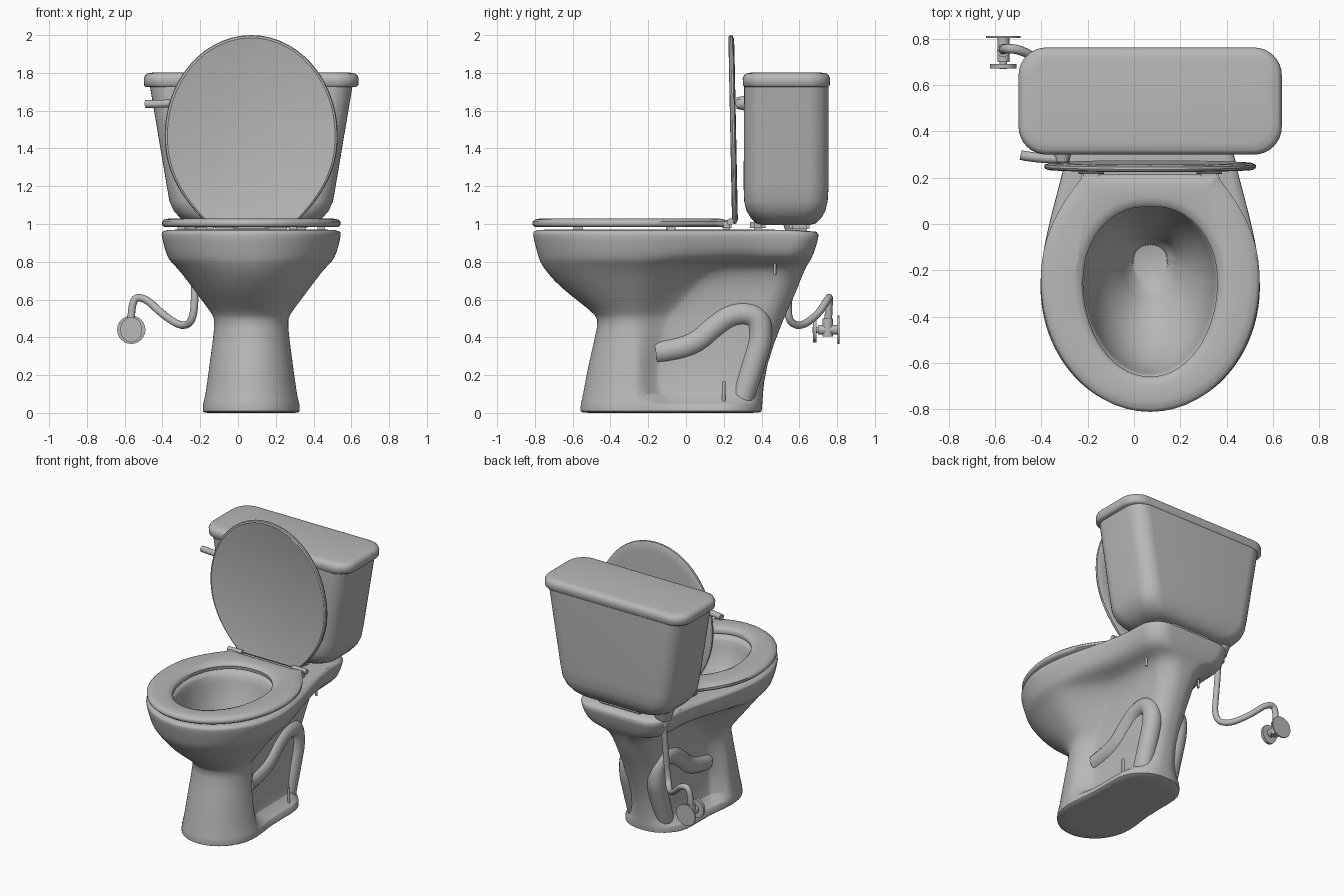
import bpy, bmesh, math
from mathutils import Vector

if "Cube" in bpy.data.objects:
    bpy.data.objects.remove(bpy.data.objects["Cube"])

CX = 0.07  # centre line of the fixture
mat = bpy.data.materials.new("porcelain grey")
mat.diffuse_color = (0.48, 0.48, 0.48, 1)
mat.use_nodes = True
mat.node_tree.nodes["Principled BSDF"].inputs["Base Color"].default_value = mat.diffuse_color


def finish(me, name, angle=40):
    me.materials.clear()
    me.materials.append(mat)
    for p in me.polygons:
        p.use_smooth = True
    me.set_sharp_from_angle(angle=math.radians(angle))
    ob = bpy.data.objects.new(name, me)
    bpy.context.collection.objects.link(ob)
    return ob


def from_bm(bm, name, angle=40):
    me = bpy.data.meshes.new(name)
    bm.to_mesh(me)
    bm.free()
    return finish(me, name, angle)


def loft(name, rings, closed=False, subsurf=0, angle=40):
    """Skin equal-length rings; cap the ends, or close the loop for a ring shape."""
    bm = bmesh.new()
    vs = [[bm.verts.new(p) for p in r] for r in rings]
    pairs = list(zip(vs, vs[1:])) + ([(vs[-1], vs[0])] if closed else [])
    for a, b in pairs:
        for i in range(len(a)):
            j = (i + 1) % len(a)
            bm.faces.new((a[i], a[j], b[j], b[i]))
    if not closed:
        bm.faces.new(vs[0])
        bm.faces.new(vs[-1])
    bmesh.ops.recalc_face_normals(bm, faces=bm.faces)
    ob = from_bm(bm, name, angle)
    if subsurf:
        m = ob.modifiers.new("smooth", 'SUBSURF')
        m.levels = m.render_levels = subsurf
    return ob


def section(z, yf, yc, wf, y2, wr, yb, r, convex=False):
    """Plan outline: elliptical front, tapering sides, rounded rear."""
    pts = []
    for i in range(14):
        a = math.pi / 2 * i / 14
        pts.append((wf * math.sin(a), yc - (yc - yf) * math.cos(a)))
    for i in range(10):
        t = i / 10
        s = t ** 2.2 if convex else t * t * (3 - 2 * t)
        pts.append((wf + (wr - wf) * s, yc + (y2 - yc) * t))
    rx, ry = min(r, 0.92 * wr), min(r, yb - y2)
    for i in range(11):
        a = math.pi / 2 * i / 10
        pts.append((wr - rx + rx * math.cos(a), yb - ry + ry * math.sin(a)))
    pts += [(-x, y) for x, y in reversed(pts[1:])]
    return [(CX + x, y, z) for x, y in pts]


def oval(z, yf, yb, w):
    """Egg-shaped opening with the outline layout of section()."""
    yc = yf + 0.56 * (yb - yf)
    return section(z, yf, yc, w, yc + .01, w, yb, 1)


def rrect(z, hx, y0, y1, r, n=8):
    """Rounded rectangle outline."""
    cy, hy, out = (y0 + y1) / 2, (y1 - y0) / 2, []
    for q, (sx, sy) in enumerate([(1, 1), (-1, 1), (-1, -1), (1, -1)]):
        for i in range(n + 1):
            a = math.pi / 2 * (q + i / n)
            out.append((CX + sx * (hx - r) + r * math.cos(a),
                        cy + sy * (hy - r) + r * math.sin(a), z))
    return out


def box(name, x, y, z, sx, sy, sz, bevel=0.008):
    bm = bmesh.new()
    bmesh.ops.create_cube(bm, size=1)
    for v in bm.verts:
        v.co = (x + v.co.x * sx, y + v.co.y * sy, z + v.co.z * sz)
    bmesh.ops.bevel(bm, geom=bm.edges[:], offset=bevel, segments=2, affect='EDGES')
    return from_bm(bm, name)


def rod(name, a, b, r, r2=None):
    a, b = Vector(a), Vector(b)
    bm = bmesh.new()
    bmesh.ops.create_cone(bm, cap_ends=True, segments=24, radius1=r,
                          radius2=r if r2 is None else r2, depth=(b - a).length)
    q = Vector((0, 0, 1)).rotation_difference(b - a)
    for v in bm.verts:
        v.co = q @ v.co + (a + b) / 2
    return from_bm(bm, name)


def tube(name, pts, r):
    cu = bpy.data.curves.new(name, 'CURVE')
    cu.dimensions = '3D'
    cu.bevel_depth, cu.bevel_resolution, cu.use_fill_caps = r, 5, True
    sp = cu.splines.new('NURBS')
    sp.points.add(len(pts) - 1)
    for p, co in zip(sp.points, pts):
        p.co = (*co, 1)
    sp.order_u, sp.use_endpoint_u, sp.resolution_u = 3, True, 10
    tmp = bpy.data.objects.new(name + "_path", cu)
    bpy.context.collection.objects.link(tmp)
    bpy.context.view_layer.update()
    me = bpy.data.meshes.new_from_object(
        tmp.evaluated_get(bpy.context.evaluated_depsgraph_get()))
    bpy.data.objects.remove(tmp)
    return finish(me, name)


# Bowl and pedestal: z, front y, front half width, taper end y, rear half width, rear y
outer = [
    (0, -.56, .258, 0, .235, .40),
    (.055, -.558, .256, 0, .235, .405),
    (.075, -.548, .245, -.12, .145, .405),
    (.25, -.52, .222, -.13, .135, .42),
    (.48, -.46, .19, -.08, .135, .51),
    (.515, -.475, .2, -.05, .135, .525),
    (.58, -.555, .25, .02, .14, .555),
    (.66, -.66, .31, .1, .145, .59),
    (.74, -.735, .37, .2, .165, .62),
    (.79, -.767, .415, .27, .2, .645),
    (.812, -.778, .44, .45, .3, .663),
    (.88, -.797, .463, .5, .325, .69),
    (.95, -.813, .478, .52, .338, .705),
    (.97, -.811, .476, .52, .335, .703),
]
rings = [section(z, yf, -.27, wf, y2, wr, yb, .22 if z < .07 else .14)
         for z, yf, wf, y2, wr, yb in outer]
rings.insert(0, [(CX + (x - CX) * .98, y * .985, 0) for x, y, z in rings[0]])
# Inside of the bowl: z, front y, rear y, half width
inner = [(.973, -.67, .1, .3), (.96, -.65, .08, .285), (.85, -.635, .06, .27),
         (.72, -.56, .01, .225), (.62, -.44, -.04, .16), (.54, -.33, -.06, .11),
         (.45, -.27, -.07, .09)]
loft("bowl_and_pedestal", rings + [oval(*i) for i in inner], subsurf=1, angle=60)

# Trapway bulges, bolts, hinges and bumpers, mirrored about the centre line
trap = [(-.16, .32), (-.05, .335), (.06, .375), (.14, .45), (.25, .53), (.38, .52),
        (.40, .40), (.36, .27), (.29, .06)]
for side, s in (("left", -1), ("right", 1)):
    tube(f"trapway_{side}", [(CX + s * .105, y, z) for y, z in trap], .065)
    rod(f"floor_bolt_{side}", (CX + s * .19, .2, .05), (CX + s * .19, .2, .165), .009)
    rod(f"tank_bolt_{side}", (CX + s * .22, .47, .73), (CX + s * .22, .47, .86), .008)
    box(f"hinge_block_{side}", CX + s * .255, .215, .995, .085, .05, .05)
    rod(f"hinge_pin_{side}", (CX + s * .2, .235, 1.012), (CX + s * .31, .235, 1.012), .018)
    for i, (bx, by) in enumerate([(.22, -.57), (.37, -.08)]):
        box(f"seat_bumper_{side}_{i}", CX + s * bx, by, .978, .04, .05, .025, .005)
    box(f"tank_foot_{side}", CX + s * .14, .38, .995, .14, .08, .07, .02)
box("tank_gasket", CX, .6, .985, .34, .11, .05, .015)


# Seat ring
def seat_outer(z, d):
    return section(z, -.812 + d, -.25, .473 - d, .19 - d, .30 - d, .215 - d, .02, True)


def seat_inner(z, d):
    return oval(z, -.66 - d, .075 + d, .29 + d)


loft("seat", [seat_outer(.984, .012), seat_outer(.995, 0), seat_outer(1.012, 0),
              seat_outer(1.024, .014), seat_outer(1.03, .045), seat_inner(1.03, .04),
              seat_inner(1.022, .012), seat_inner(1.008, 0), seat_inner(.984, .004)],
     closed=True, angle=50)


# Raised lid, leaning slightly forward at the top
def lid_ring(off, d):
    flat = section(0, -1.0 + d, -.47, .458 - d, -.02, .25 - d, -d, .02, True)
    return [(x, .262 + .02 * y + off, 1.0 - y) for x, y, _ in flat]


loft("lid", [lid_ring(-.016, .02), lid_ring(-.018, .014), lid_ring(-.014, .004),
             lid_ring(-.006, 0), lid_ring(.004, .002), lid_ring(.011, .02),
             lid_ring(.013, .06)], angle=30)

# Tank: z, half width, front y, rear y
tank = [(.995, .28, .40, .66), (1.005, .33, .37, .69), (1.03, .375, .345, .715),
        (1.07, .41, .32, .738), (1.12, .433, .308, .75), (1.2, .447, .305, .755),
        (1.74, .538, .308, .755)]
loft("tank", [rrect(*t, .11) for t in tank])
# Tank cover: z and inset
cover = [(1.725, .012), (1.735, .002), (1.77, 0), (1.788, .007), (1.797, .02), (1.802, .05)]
loft("tank_cover", [rrect(z, .569 - d, .30 + d, .763 - d, .12 - d / 2) for z, d in cover],
     angle=50)

# Flush lever
rod("lever_boss", (-.31, .32, 1.64), (-.31, .268, 1.64), .042, .03)
tube("flush_lever", [(-.28, .282, 1.64), (-.40, .28, 1.637), (-.49, .298, 1.635)], .021)

# Water supply: tank boss, nut, hose and wall valve
rod("supply_boss", (-.23, .58, .95), (-.23, .58, 1.06), .05, .085)
rod("supply_nut", (-.23, .58, .905), (-.23, .58, .955), .036)
tube("supply_hose", [(-.23, .58, .93), (-.23, .56, .72), (-.23, .53, .5), (-.29, .60, .45),
                     (-.40, .70, .52), (-.49, .755, .61), (-.57, .76, .61),
                     (-.565, .75, .44)], .02)
VX, VZ = -.565, .44
rod("valve_flange", (VX, .803, VZ), (VX, .812, VZ), .075)
rod("valve_body", (VX, .70, VZ), (VX, .808, VZ), .026)
rod("valve_neck", (VX, .75, VZ - .035), (VX, .75, VZ + .06), .028)
rod("valve_stem", (VX, .67, VZ), (VX, .71, VZ), .016)
wheel = rod("valve_wheel", (0, -.01, 0), (0, .01, 0), .058)
wheel.location = (VX, .682, VZ)
wheel.scale = (1, 1, 1.15)
